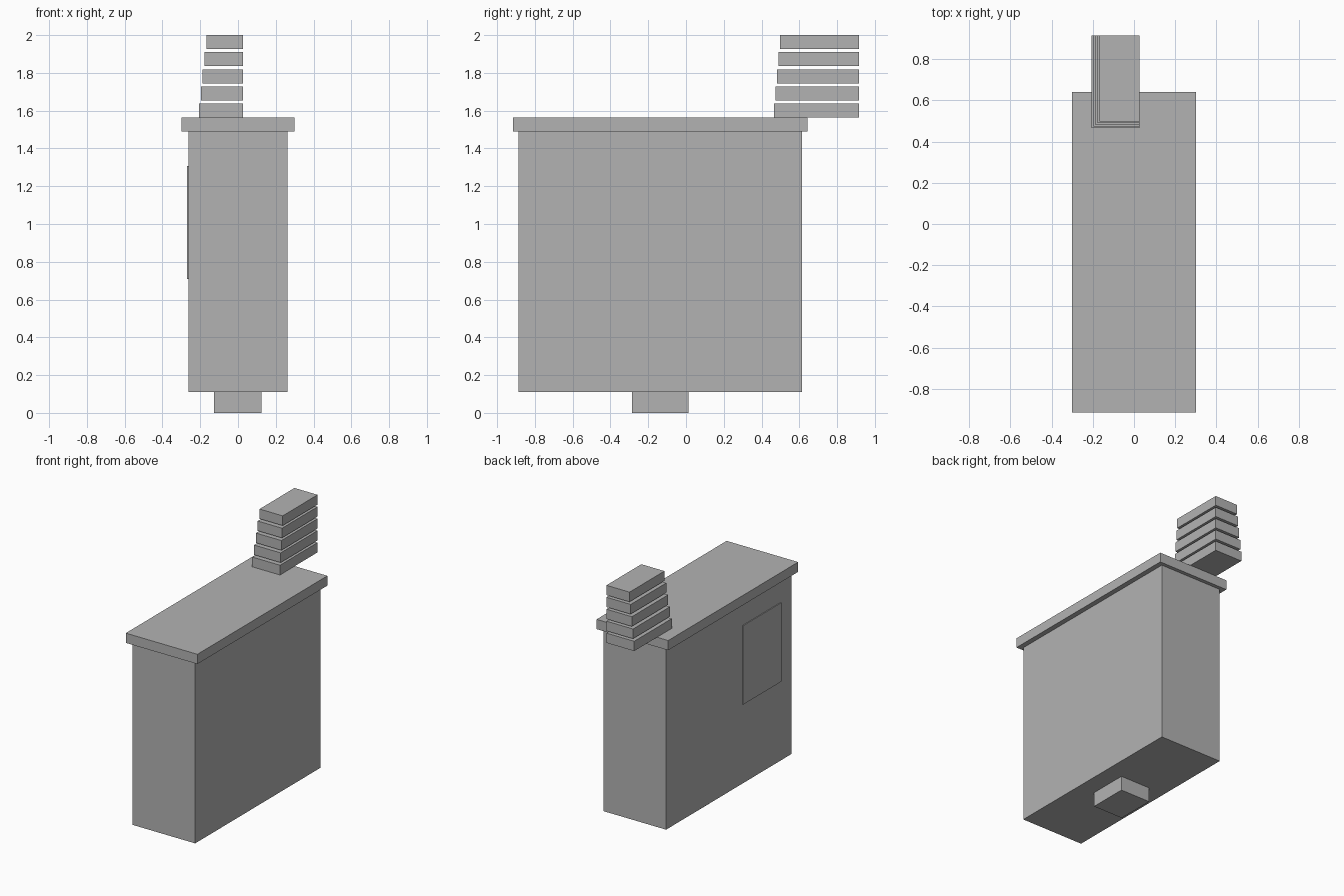
import bpy

if "Cube" in bpy.data.objects:
    bpy.data.objects.remove(bpy.data.objects["Cube"])

grey = bpy.data.materials.new("plain grey")
grey.diffuse_color = (0.45, 0.45, 0.45, 1.0)
grey.use_nodes = True
grey.node_tree.nodes["Principled BSDF"].inputs["Base Color"].default_value = grey.diffuse_color


def box(name, x, y, z):
    """Box spanning the given (min, max) ranges."""
    spans = (x, y, z)
    bpy.ops.mesh.primitive_cube_add(size=1, location=[(a + b) / 2 for a, b in spans])
    ob = bpy.context.object
    ob.name = name
    ob.scale = [b - a for a, b in spans]
    bpy.ops.object.transform_apply(location=False, rotation=False, scale=True)
    ob.data.materials.append(grey)
    return ob


# Tall narrow body with an overhanging lid and a small foot underneath
box("body", (-0.263, 0.262), (-0.887, 0.614), (0.11, 1.49))
box("lid", (-0.30, 0.30), (-0.915, 0.642), (1.49, 1.564))
box("foot", (-0.128, 0.124), (-0.285, 0.012), (0.0, 0.11))

# Thin panel on the left side
box("side_panel", (-0.269, -0.263), (-0.76, -0.30), (0.71, 1.308))

# Stack of spaced slabs, flush at the back right and shrinking upwards
for i in range(5):
    z = 1.564 + i * 0.0905
    box(f"stack_slab_{i + 1}",
        (-0.207 + i * 0.0098, 0.026),
        (0.466 + i * 0.008, 0.916),
        (z, z + 0.074))
